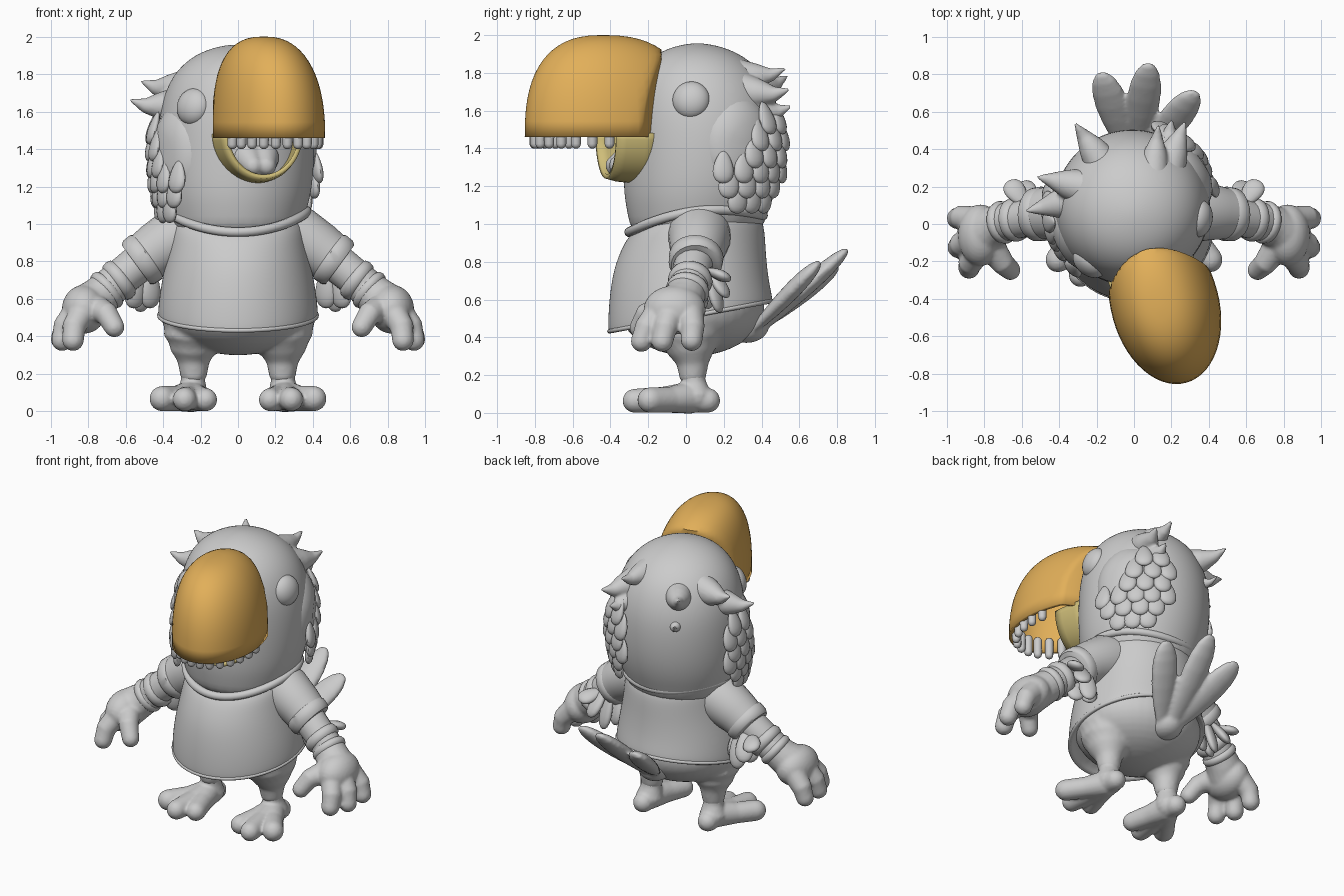
import bpy, bmesh, math
from mathutils import Vector as V, Matrix

if "Cube" in bpy.data.objects:
    bpy.data.objects.remove(bpy.data.objects["Cube"])

def material(name, rgb):
    m = bpy.data.materials.new(name)
    m.diffuse_color = (*rgb, 1)
    m.use_nodes = True
    m.node_tree.nodes["Principled BSDF"].inputs["Base Color"].default_value = m.diffuse_color
    return m

GREY = material("plain grey", (0.60, 0.60, 0.60))
ORANGE = material("warm orange", (0.76, 0.43, 0.10))
STRAW = material("pale straw", (0.62, 0.51, 0.19))

def finish(name, bm, mat=GREY, mirror=False, subsurf=0, solid=0, fuse=0, relax=4):
    bmesh.ops.recalc_face_normals(bm, faces=bm.faces)
    me = bpy.data.meshes.new(name)
    bm.to_mesh(me)
    bm.free()
    me.materials.append(mat)
    ob = bpy.data.objects.new(name, me)
    bpy.context.collection.objects.link(ob)
    if subsurf:
        md = ob.modifiers.new("smooth", 'SUBSURF')
        md.levels = md.render_levels = subsurf
    if solid:
        md = ob.modifiers.new("thickness", 'SOLIDIFY')
        md.thickness, md.offset = solid, -1
    if fuse:  # melt overlapping pieces into one soft skin
        md = ob.modifiers.new("fuse", 'REMESH')
        md.mode, md.voxel_size, md.use_smooth_shade = 'VOXEL', fuse, True
        md = ob.modifiers.new("relax", 'SMOOTH')
        md.factor, md.iterations = .5, relax
    if mirror:
        ob.modifiers.new("mirror", 'MIRROR').use_mirror_merge = False
    return ob

def loft(bm, rings, closed=True, cap=(True, True)):
    vs = [[bm.verts.new(p) for p in r] for r in rings]
    n = len(vs[0])
    for a, b in zip(vs, vs[1:]):
        for i in range(n if closed else n - 1):
            j = (i + 1) % n
            bm.faces.new((a[i], a[j], b[j], b[i]))
    if cap[0]: bm.faces.new(vs[0])
    if cap[1]: bm.faces.new(vs[-1])

def tube(bm, pts, round_ends=True, n=20):
    """Round tube through (x, y, z, radius) points."""
    P = [(V(p[:3]), p[3]) for p in pts]
    if round_ends:
        d0 = (P[0][0] - P[1][0]).normalized()
        d1 = (P[-1][0] - P[-2][0]).normalized()
        arc = [(math.sin(t), math.cos(t)) for t in (0.4, 0.8, 1.2, 1.5)]
        (c0, r0), (c1, r1) = P[0], P[-1]
        P = ([(c0 + d0 * r0 * s, r0 * c) for s, c in reversed(arc)] + P
             + [(c1 + d1 * r1 * s, r1 * c) for s, c in arc])
    rings = []
    for i, (c, r) in enumerate(P):
        d = P[min(i + 1, len(P) - 1)][0] - P[max(i - 1, 0)][0]
        q = d.to_track_quat('Z', 'Y')
        rings.append([c + q @ V((r * math.cos(a), r * math.sin(a), 0)) for a in circle(n)])
    loft(bm, rings)

def blob(bm, c, radii, rot=Matrix.Identity(3), seg=20):
    m = Matrix.Translation(c) @ rot.to_4x4() @ Matrix.Diagonal((*radii, 1))
    return bmesh.ops.create_uvsphere(bm, u_segments=seg, v_segments=seg // 2 + 2, radius=1, matrix=m)["verts"]

def feather(bm, a, b, w, t, normal, flare=.35):
    """Flat drop from a to b, fuller towards b."""
    a, b = V(a), V(b)
    c, h = (a + b) / 2, (b - a).length / 2
    d = (b - a).normalized()
    s = d.cross(V(normal)).normalized()
    for v in blob(bm, c, (w, t, h), Matrix((s, d.cross(s), d)).transposed(), 16):
        k = (v.co - c).dot(d)
        axis = c + d * k
        v.co = axis + (v.co - axis) * (1 + flare * k / h)

def circle(n=32):
    return [math.tau * i / n for i in range(n)]

# beak frame: turned to one side
YAW = math.radians(15)
F = V((math.sin(YAW), -math.cos(YAW), 0))
S = V((math.cos(YAW), math.sin(YAW), 0))
def local(u, v, z):
    return V((-0.01, 0.09, z)) + F * u + S * v

# head profile (height, radius, centre y); bearings are measured from the front
HEAD = [(.9, .33, .05), (1.05, .37, .06), (1.15, .4, .07), (1.3, .418, .085), (1.5, .42, .09),
        (1.65, .4, .085), (1.79, .345, .075), (1.89, .245, .065), (1.94, .13, .06), (1.957, .03, .06)]
def head_point(bearing, z, off):
    for (z0, r0, y0), (z1, r1, y1) in zip(HEAD, HEAD[1:]):
        if z <= z1:
            break
    k = (z - z0) / (z1 - z0)
    a = math.radians(bearing)
    d = V((math.sin(a), -math.cos(a), 0))
    return V((-.01, y0 + k * (y1 - y0), z)) + d * (r0 + k * (r1 - r0) + off), d

bm = bmesh.new()
loft(bm, [[(-.01 + r * math.cos(a), y + r * math.sin(a), z) for a in circle()] for z, r, y in HEAD])
finish("head", bm, subsurf=2)

# pointed head tufts
bm = bmesh.new()
for a, b, r in [((-.30, .13, 1.64), (-.57, .07, 1.66), .10), ((-.25, .19, 1.73), (-.51, .25, 1.76), .105),
                ((-.16, .31, 1.71), (-.31, .53, 1.78), .1), ((.1, .26, 1.79), (.13, .52, 1.82), .09),
                ((.17, .27, 1.71), (.27, .54, 1.71), .105), ((.17, .34, 1.62), (.2, .55, 1.62), .09),
                ((-.19, .38, 1.55), (-.26, .5, 1.57), .05)]:
    a, b = V(a), V(b)
    m, e = a.lerp(b, .45) - V((0, 0, .02)), a.lerp(b, .75) - V((0, 0, .022))
    tube(bm, [(*a, r), (*m, r * .72), (*e, r * .38), (*b, .01)])
finish("head_tufts", bm, fuse=.011, relax=3)

# eyes
bm = bmesh.new()
for bearing, z in ((-38, 1.625), (81, 1.655)):
    p, d = head_point(bearing, z, -.035)
    d = (d + V((0, 0, .2))).normalized()
    side = V((0, 0, 1)).cross(d).normalized()
    blob(bm, p, (.07, .1, .1), Matrix((d, side, d.cross(side))).transposed(), 32)
finish("eyes", bm)

# cheek panels and their overlapping feathers, one side sitting lower
SIDES = ((-1, -.05), (1, 0))
TURN = 30
bm = bmesh.new()
for s, dz in SIDES:
    rings = [[head_point(s * (95 + 31 * r * math.cos(a)) + TURN, 1.42 + dz + .23 * r * math.sin(a),
              .04 * (1 - r ** 4) - .008)[0] for a in circle(28)] for r in (1, .97, .9, .75, .5, .1)]
    loft(bm, rings, cap=(False, True))
finish("cheek_panels", bm)
bm = bmesh.new()
ROWS = [(1.56, (110, 124)), (1.47, (102, 117, 130)), (1.38, (97, 111, 125)),
        (1.30, (75, 90, 104, 117, 130)), (1.22, (80, 94, 108, 121)), (1.14, (89, 102, 115))]
for s, dz in SIDES:
    for z, angles in ROWS:
        for g in angles:
            top, d = head_point(s * g + TURN, z + dz + .09, .015)
            low, _ = head_point(s * g + TURN, z + dz - .085, .052)
            feather(bm, top, low, .055, .026, d)
finish("cheek_feathers", bm)

# upper beak: open hollow dome
N = 2.5
def beak_point(t, a, k=1):
    h, r = math.sin(t) ** (2 / N), math.cos(t) ** (2 / N)
    c = math.cos(a)
    u = .55 + (.43 if c > 0 else .5) * c * r * k
    v = .288 * math.sin(a) * r * k
    return local(max(u, .23 + 1.9 * v * v + .05 * (1 - h)), v + .035 - .03 * h * h, 1.46 + .54 * h)

bm = bmesh.new()
loft(bm, [[beak_point(t, a) for a in circle(56)]
          for t in [1.555 * i / 16 for i in range(17)]], cap=(False, True))
finish("upper_beak", bm, ORANGE, solid=.025)

# teeth
bm = bmesh.new()
for i in range(12):
    p = beak_point(0, math.radians(-70 + 14 * i), .88)
    tube(bm, [(p.x, p.y, 1.52, .028), (p.x, p.y, 1.425, .026)], n=12)
finish("teeth", bm)

# lower beak scoop and tongue
bm = bmesh.new()
loft(bm, [[local(u, .01 + w * math.cos(a), 1.48 + h * math.sin(a))
           for a in [math.pi + math.pi * i / 24 for i in range(25)]]
          for u, w, h in ((.29, .24, .275), (.38, .235, .265), (.48, .225, .255), (.535, .215, .24))],
     closed=False, cap=(False, False))
finish("lower_beak", bm, STRAW, solid=.025)
bm = bmesh.new()
for v in (-.04, .05):
    tube(bm, [(*local(.3, v, 1.36), .085), (*local(.4, v, 1.35), .08), (*local(.47, v * .8, 1.31), .055)])
finish("tongue", bm, fuse=.012)

# shirt: rings of (half width, front y, back y, front z, side z, back z)
def ring(rx, yf, yb, zf, zs, zb, n=32):
    out = []
    for a in circle(n):
        s = math.sin(a)
        out.append(V((rx * math.cos(a), (yf + yb) / 2 + (yb - yf) / 2 * s,
                      zs + (zb - zf) / 2 * s + ((zb + zf) / 2 - zs) * s * s)))
    return out

SHIRT = [(.37, -.35, .40, .5, .57, .64), (.405, -.39, .44, .42, .50, .58), (.425, -.41, .46, .42, .50, .58),
         (.43, -.415, .46, .45, .53, .61), (.417, -.411, .44, .58, .65, .70), (.387, -.39, .425, .74, .80, .83),
         (.365, -.352, .42, .85, .93, .95), (.355, -.305, .405, .94, 1.04, 1.03), (.28, -.25, .35, .97, 1.07, 1.05)]
bm = bmesh.new()
loft(bm, [ring(*r) for r in SHIRT])
finish("shirt", bm, subsurf=2)

# collar and hem rolls
for name, spec, r in (("collar", (.366, -.301, .408, .957, 1.068, 1.045), .026),
                      ("shirt_hem", (.420, -.405, .454, .432, .512, .592), .012)):
    bm = bmesh.new()
    rows = []
    for p in ring(*spec, n=64):
        o = V((p.x, p.y - .05, 0)).normalized()
        rows.append([p + o * r * math.cos(a) + V((0, 0, r * math.sin(a))) for a in circle(10)])
    loft(bm, rows + [rows[0]], cap=(False, False))
    bmesh.ops.remove_doubles(bm, verts=bm.verts, dist=1e-5)
    finish(name, bm)

# hips and legs
bm = bmesh.new()
blob(bm, (0, .03, .56), (.415, .385, .26), seg=40)
for x in (-.237, .237):
    tube(bm, [(x * .93, .02, .47, .195), (x * .97, .02, .39, .17), (x, .03, .32, .125), (x, .035, .26, .085),
              (x, .035, .21, .075)])
finish("hips_and_legs", bm, fuse=.014)

# feet
bm = bmesh.new()
tube(bm, [(.24, .035, .22, .066), (.24, .04, .16, .066), (.245, .05, .09, .088)])
for x, y, r in ((.172, -.22, .062), (.285, -.272, .064), (.405, -.19, .068), (.25, .115, .066)):
    tube(bm, [(.25, .02, .08, .085), ((.25 + x) / 2, (.02 + y) / 2, .07, .068), (x, y, r, r)])
finish("feet", bm, mirror=True, fuse=.01, relax=3)

# sleeves with rolled cuffs
bm = bmesh.new()
tube(bm, [(.24, .07, .95, .17), (.33, .07, .925, .165), (.44, .06, .86, .145), (.53, .05, .795, .13)], False, 28)
tube(bm, [(.475, .055, .835, .13), (.49, .054, .824, .145), (.53, .05, .795, .142), (.545, .05, .784, .128)], False, 28)
finish("sleeves", bm, mirror=True)

# forearms and their feathers
bm = bmesh.new()
tube(bm, [(.48, .05, .83, .105), (.68, .01, .67, .098)])
finish("forearms", bm, mirror=True)
bm = bmesh.new()
for a, b in [((.50, .11, .80), (.52, .18, .53)), ((.54, .11, .79), (.60, .22, .61)), ((.46, .08, .76), (.47, .12, .55)),
             ((.58, .1, .76), (.67, .23, .71)), ((.53, .06, .74), (.56, .09, .55))]:
    feather(bm, a, b, .055, .028, (.5, 1, .2))
finish("arm_feathers", bm, mirror=True)

# glove cuff rings
bm = bmesh.new()
for c, e, r in (((.615, .025, .715), (.655, .02, .685), .118), ((.685, .012, .66), (.715, .005, .635), .116)):
    c, e = V(c), V(e)
    tube(bm, [(*c.lerp(e, k), r - d) for k, d in ((-.3, .025), (0, .006), (.5, 0), (1, .006), (1.3, .025))], False, 28)
finish("glove_cuffs", bm, mirror=True)

# gloves: palm, three fingers and a thumb
bm = bmesh.new()
tube(bm, [(.66, .02, .68, .10), (.74, -.01, .61, .11), (.79, -.04, .57, .12)])
blob(bm, (.82, -.06, .545), (.12, .165, .13), seg=28)
tube(bm, [(.85, .02, .53, .075), (.925, .035, .45, .064), (.942, .03, .385, .058)])
tube(bm, [(.86, -.08, .53, .075), (.925, -.11, .45, .064), (.938, -.125, .38, .058)])
tube(bm, [(.83, -.15, .53, .07), (.875, -.21, .45, .064), (.88, -.235, .38, .058)])
tube(bm, [(.76, -.12, .55, .075), (.70, -.21, .52, .062), (.66, -.245, .45, .055)])
finish("gloves", bm, mirror=True, fuse=.011, relax=3)

# tail feathers
bm = bmesh.new()
for a, b in [((.0, .32, .40), (-.18, .81, .78)), ((.0, .32, .38), (.08, .86, .87)), ((.04, .32, .40), (.33, .71, .80))]:
    feather(bm, a, b, .086, .044, (0, -.7, .7))
blob(bm, (.01, .32, .46), (.11, .12, .09))
finish("tail_feathers", bm, fuse=.012, relax=3)

# smooth shading with crisp edges
for ob in bpy.context.scene.objects:
    ob.select_set(True)
    bpy.context.view_layer.objects.active = ob
bpy.ops.object.shade_smooth_by_angle(angle=math.radians(45))
